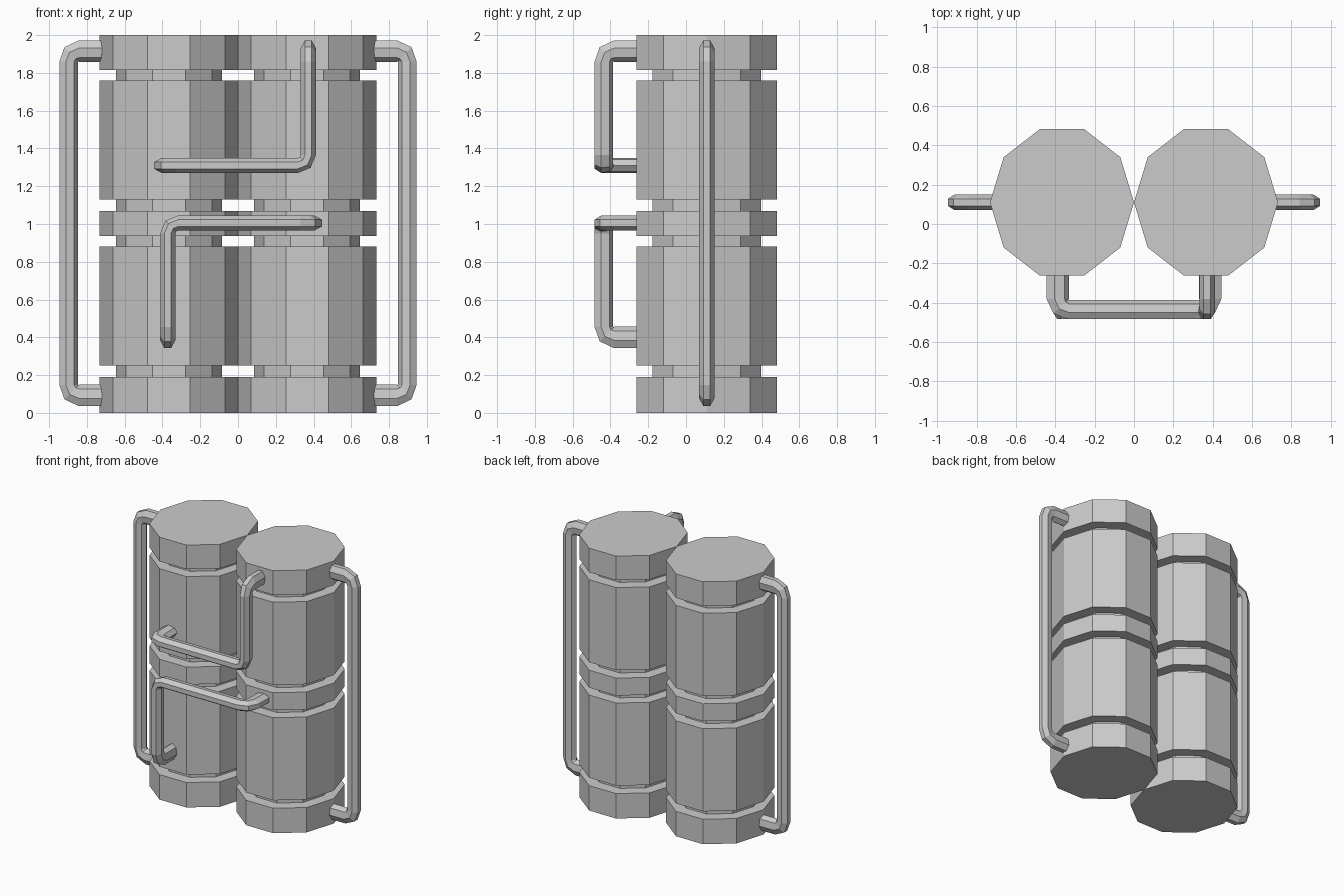
import bpy, bmesh, math
from mathutils import Vector

if "Cube" in bpy.data.objects:
    bpy.data.objects.remove(bpy.data.objects["Cube"])

CY = 0.11  # y of the tank axes


def make_object(name, bm):
    bmesh.ops.recalc_face_normals(bm, faces=bm.faces)
    mesh = bpy.data.meshes.new(name)
    bm.to_mesh(mesh)
    bm.free()
    obj = bpy.data.objects.new(name, mesh)
    bpy.context.collection.objects.link(obj)
    return obj


def skin(name, rings):
    """Join rings of points into a closed, capped tube."""
    bm = bmesh.new()
    loops = [[bm.verts.new(p) for p in ring] for ring in rings]
    n = len(loops[0])
    for a, b in zip(loops, loops[1:]):
        for i in range(n):
            j = (i + 1) % n
            bm.faces.new((a[i], a[j], b[j], b[i]))
    bm.faces.new(loops[0][::-1])
    bm.faces.new(loops[-1])
    return make_object(name, bm)


def tank(name, cx):
    """Ten-sided tank with four square grooves."""
    wide, narrow = (0.366, 0.391), (0.281, 0.302)
    levels = [(0.0, wide)]
    for low, high in ((0.19, 0.25), (0.88, 0.937), (1.07, 1.13), (1.76, 1.816)):
        levels += [(low, wide), (low, narrow), (high, narrow), (high, wide)]
    levels.append((2.0, wide))
    rings = [[(cx + r[0] * math.cos(k * math.pi / 5),
               CY + r[1] * math.sin(k * math.pi / 5), z) for k in range(10)]
             for z, r in levels]
    return skin(name, rings)


def pipe(name, corners, outward, fillet=0.055, width=0.08):
    """Seven-sided pipe along a path, flat side outward, with cut-round bends."""
    pts = [Vector(c) for c in corners]
    last = len(pts) - 1
    # path points: (position, tangent, depth)
    path = [(pts[0], (pts[1] - pts[0]).normalized(), 0.115)]
    for i in range(1, last):
        d0 = (pts[i] - pts[i - 1]).normalized()
        d1 = (pts[i + 1] - pts[i]).normalized()
        centre = pts[i] + (d1 - d0) * fillet
        dep0 = 0.115 if i == 1 else 0.098
        dep1 = 0.115 if i == last - 1 else 0.098
        for t in (0.0, 0.5, 1.0):
            a = t * math.pi / 2
            pos = centre + (d0 * math.sin(a) - d1 * math.cos(a)) * fillet
            path.append((pos, d0 * math.cos(a) + d1 * math.sin(a),
                         dep0 * (1 - t) + dep1 * t))
    path.append((pts[-1], (pts[-1] - pts[-2]).normalized(), 0.115))

    rings, normal, previous = [], Vector(outward), path[0][1]
    for pos, tan, depth in path:
        normal = previous.rotation_difference(tan) @ normal
        previous = tan
        side = tan.cross(normal)
        ring = []
        for k in range(7):
            a = math.pi / 7 + k * math.tau / 7
            u = (math.cos(a) + 0.0495) / 1.901 * depth
            v = math.sin(a) / 1.95 * width
            ring.append(pos + normal * u + side * v)
        rings.append(ring)
    return skin(name, rings)


# twin tanks and outer side handles
for label, s in (("left", -1), ("right", 1)):
    tank(label + "_tank", s * 0.366)
    pipe(label + "_side_handle",
         [(s * 0.64, CY, 1.915), (s * 0.897, CY, 1.915),
          (s * 0.897, CY, 0.093), (s * 0.64, CY, 0.093)], (0, 0, 1))

# two crossing pipes on the front, the lower one turned half round
for label, s in (("upper", 1), ("lower", -1)):
    mid = 1.1575
    pipe(label + "_front_pipe",
         [(s * 0.372, -0.2, mid + s * 0.7575), (s * 0.372, -0.435, mid + s * 0.7575),
          (s * 0.372, -0.435, mid + s * 0.1525), (-s * 0.387, -0.435, mid + s * 0.1525),
          (-s * 0.387, -0.2, mid + s * 0.1525)], (0, 0, s))
